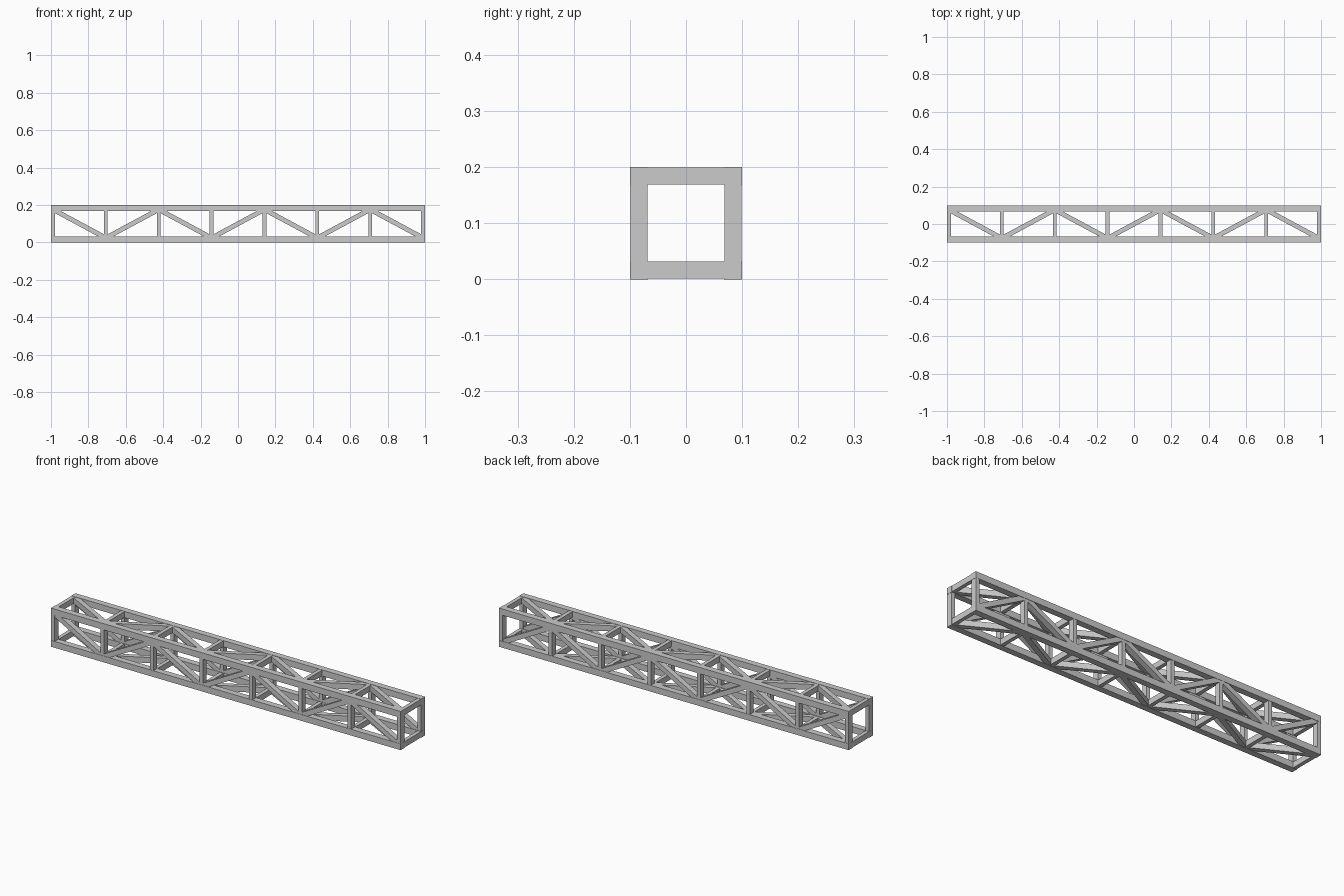
import bpy, bmesh
from mathutils import Vector, Matrix

if "Cube" in bpy.data.objects:
    bpy.data.objects.remove(bpy.data.objects["Cube"])

L, C = 1.0, 0.0325         # half length, chord thickness
Y = 0.1 - C / 2            # chord centre offset from the beam axis
N = 7                      # panels
AXIS = Vector((0, 0, 0.1))


def bar(bm, p, q, normal, width, depth):
    """Box from p to q: width lies in the truss plane, depth along its normal."""
    p, q, n = Vector(p), Vector(q), Vector(normal)
    d = q - p
    x = d.normalized()
    s = n.cross(x)
    rot = Matrix((x, s, n)).transposed().to_4x4()
    m = Matrix.Translation((p + q) / 2 + AXIS) @ rot @ Matrix.Diagonal((d.length, width, depth, 1))
    bmesh.ops.create_cube(bm, size=1, matrix=m)


def finish(bm, name):
    me = bpy.data.meshes.new(name)
    bm.to_mesh(me)
    bm.free()
    ob = bpy.data.objects.new(name, me)
    bpy.context.collection.objects.link(ob)


# Four corner chords
bm = bmesh.new()
for y in (-Y, Y):
    for z in (-Y, Y):
        bar(bm, (-L, y, z), (L, y, z), (0, 0, 1), C, C)
finish(bm, "chords")

# Lattice on each face: cross posts plus zigzag diagonals
xs = [-0.989 + 1.978 * i / N for i in range(N + 1)]
faces = {
    "front": ((0, 1, 0), lambda x, v: (x, -Y, v)),
    "back": ((0, 1, 0), lambda x, v: (x, Y, v)),
    "top": ((0, 0, 1), lambda x, v: (x, v, Y)),
    "bottom": ((0, 0, 1), lambda x, v: (x, v, -Y)),
}
for name, (n, at) in faces.items():
    bm = bmesh.new()
    for x in xs:
        bar(bm, at(x, -Y), at(x, Y), n, 0.02, 0.03)
    finish(bm, name + "_posts")
    bm = bmesh.new()
    for i in range(N):
        v = 0.076 if i % 2 == 0 else -0.076
        bar(bm, at(xs[i], v), at(xs[i + 1], -v), n, 0.025, 0.029)
    finish(bm, name + "_diagonals")
